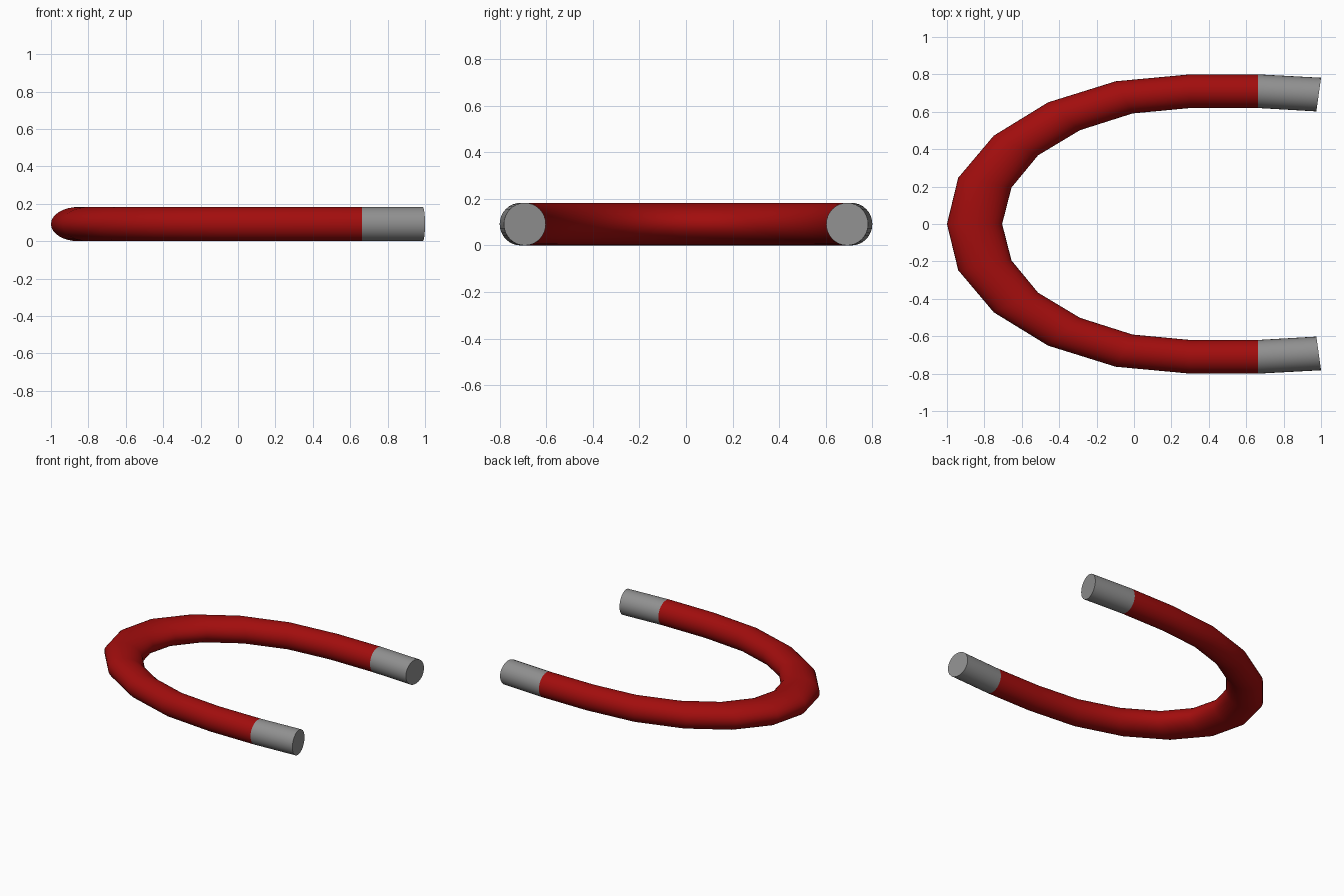
import bpy, math
from mathutils import Vector

if "Cube" in bpy.data.objects:
    bpy.data.objects.remove(bpy.data.objects["Cube"])

SIDES = 32
HALF_H = 0.0915

# (outer x, outer y, inner x, inner y) of each cross-section, bend to tip
HALF = [(-1.0, 0, -0.705, 0), (-0.94, 0.247, -0.655, 0.195),
        (-0.75, 0.472, -0.513, 0.367), (-0.46, 0.65, -0.288, 0.502),
        (-0.098, 0.763, -0.008, 0.591), (0.30, 0.80, 0.30, 0.62),
        (0.664, 0.80, 0.664, 0.62), (1.0, 0.782, 0.975, 0.602)]


def mirror_y(s):
    return (s[0], -s[1], s[2], -s[3])


def ring(s):
    outer, inner = Vector((s[0], s[1], HALF_H)), Vector((s[2], s[3], HALF_H))
    mid, half = (outer + inner) / 2, (outer - inner) / 2
    return [mid + half * math.cos(a) + Vector((0, 0, HALF_H * math.sin(a)))
            for a in (2 * math.pi * i / SIDES for i in range(SIDES))]


def paint(name, color):
    mat = bpy.data.materials.new(name)
    mat.diffuse_color = color
    mat.use_nodes = True
    mat.node_tree.nodes["Principled BSDF"].inputs["Base Color"].default_value = mat.diffuse_color
    return mat


def tube(name, sections, mat, cap_end=False):
    verts = [v for s in sections for v in ring(s)]
    faces = []
    for r in range(len(sections) - 1):
        a, b = r * SIDES, (r + 1) * SIDES
        for i in range(SIDES):
            j = (i + 1) % SIDES
            faces.append((a + i, a + j, b + j, b + i))
    if cap_end:
        faces.append(tuple(range(len(verts) - SIDES, len(verts))))
    mesh = bpy.data.meshes.new(name)
    mesh.from_pydata(verts, [], faces)
    mesh.materials.append(mat)
    obj = bpy.data.objects.new(name, mesh)
    bpy.context.collection.objects.link(obj)
    bpy.ops.object.select_all(action='DESELECT')
    obj.select_set(True)
    bpy.context.view_layer.objects.active = obj
    # consistent outward normals
    bpy.ops.object.mode_set(mode='EDIT')
    bpy.ops.mesh.select_all(action='SELECT')
    bpy.ops.mesh.normals_make_consistent(inside=False)
    bpy.ops.object.mode_set(mode='OBJECT')
    bpy.ops.object.shade_smooth_by_angle(angle=math.radians(40))
    return obj


red = paint("red_paint", (0.36, 0.004, 0.004, 1))
steel = paint("bare_steel", (0.28, 0.28, 0.28, 1))

# Red curved body
body_half = HALF[:-1]
tube("magnet_body", [mirror_y(s) for s in reversed(body_half[1:])] + body_half, red)

# Bare metal pole tips
tip = HALF[-2:]
tube("pole_tip_back", tip, steel, cap_end=True)
tube("pole_tip_front", [mirror_y(s) for s in tip], steel, cap_end=True)
